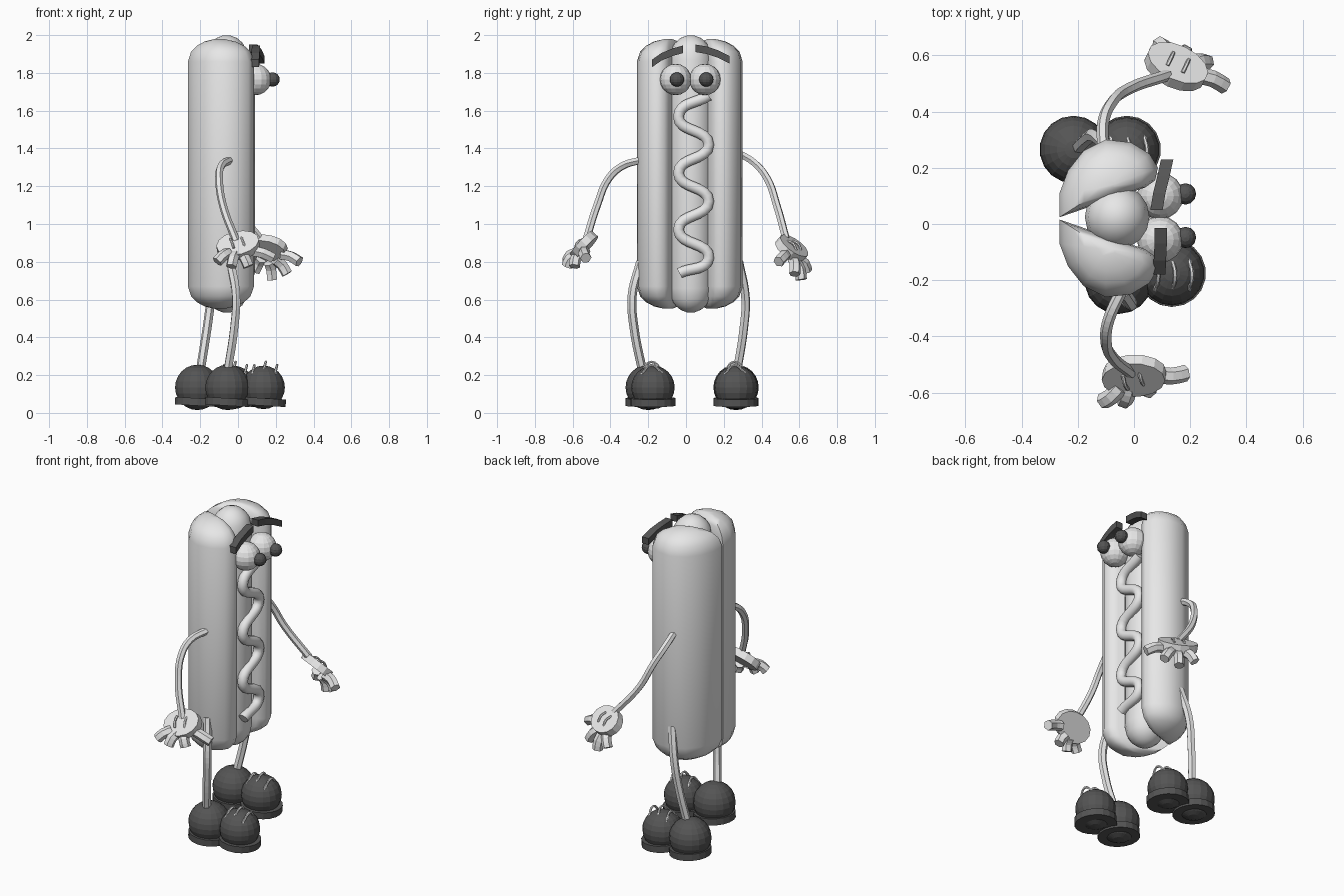
import bpy, bmesh, math
from mathutils import Vector, Matrix

cube = bpy.data.objects.get("Cube")
if cube:
    bpy.data.objects.remove(cube, do_unlink=True)


def material(name, value):
    m = bpy.data.materials.new(name)
    m.use_nodes = True
    col = (value, value, value, 1)
    m.diffuse_color = col
    m.node_tree.nodes["Principled BSDF"].inputs["Base Color"].default_value = col
    return m


LIGHT = material("light grey", 0.8)
DARK = material("dark grey", 0.09)


def from_bmesh(name, bm, mat, smooth=None):
    bmesh.ops.recalc_face_normals(bm, faces=bm.faces)
    mesh = bpy.data.meshes.new(name)
    bm.to_mesh(mesh)
    bm.free()
    mesh.materials.append(mat)
    ob = bpy.data.objects.new(name, mesh)
    bpy.context.collection.objects.link(ob)
    if smooth:
        bpy.ops.object.select_all(action='DESELECT')
        ob.select_set(True)
        bpy.context.view_layer.objects.active = ob
        bpy.ops.object.shade_smooth_by_angle(angle=math.radians(smooth))
    return ob


def loft(name, section, centre, rings, mat):
    """Stack scaled copies of a section; rings are (height, scale)."""
    bm = bmesh.new()
    c = Vector(centre)
    loops = []
    for z, s in rings:
        pts = [c + (Vector(p) - c) * s for p in section]
        loops.append([bm.verts.new((p.x, p.y, z)) for p in pts])
    n = len(section)
    for a, b in zip(loops, loops[1:]):
        for i in range(n):
            j = (i + 1) % n
            bm.faces.new((a[i], a[j], b[j], b[i]))
    bm.faces.new(loops[0])
    bm.faces.new(loops[-1])
    return from_bmesh(name, bm, mat, 50)


def ball(name, centre, r, mat, seg=16, rows=10):
    bm = bmesh.new()
    bmesh.ops.create_uvsphere(bm, u_segments=seg, v_segments=rows, radius=r,
                              matrix=Matrix.Translation(centre))
    return from_bmesh(name, bm, mat)


def disc(name, centre, normal, u, a, b, depth, mat, sides=16):
    n = Vector(normal).normalized()
    u = Vector(u)
    u = (u - n * u.dot(n)).normalized()
    v = n.cross(u)
    rot = Matrix((u * a, v * b, n)).transposed().to_4x4()
    bm = bmesh.new()
    bmesh.ops.create_cone(bm, cap_ends=True, segments=sides, radius1=1, radius2=1,
                          depth=depth, matrix=Matrix.Translation(centre) @ rot)
    return from_bmesh(name, bm, mat)


def tube(name, pts, r, mat, smooth=False, sides=1, steps=5):
    cu = bpy.data.curves.new(name, 'CURVE')
    cu.dimensions = '3D'
    cu.bevel_depth = r
    cu.bevel_resolution = sides
    cu.resolution_u = steps
    cu.use_fill_caps = True
    sp = cu.splines.new('BEZIER')
    sp.bezier_points.add(len(pts) - 1)
    for bp, p in zip(sp.bezier_points, pts):
        bp.co = p
        bp.handle_left_type = bp.handle_right_type = 'AUTO'
    sp.use_smooth = smooth
    cu.materials.append(mat)
    ob = bpy.data.objects.new(name, cu)
    bpy.context.collection.objects.link(ob)
    return ob


def domed(z0, z1, h, low):
    """Ring list for a column with rounded ends."""
    angles = [math.radians(a) for a in (10, 28, 46, 64, 90)]
    bottom = [(z0 + h * (1 - math.cos(a)), max(math.sin(a), low)) for a in angles]
    top = [(z1 - (z - z0), s) for z, s in reversed(bottom)]
    return bottom + top


# Bun halves: a wedge section, mirrored across the middle
MID = 0.02
half = [(-0.265, 0.004), (-0.265, 0.09), (-0.235, 0.17), (-0.18, 0.24), (-0.10, 0.28),
        (-0.01, 0.27), (0.055, 0.23), (0.085, 0.18), (0.075, 0.135), (0.04, 0.11)]
for side, label in ((1, "left"), (-1, "right")):
    loft(label + "_bun", [(x, MID + side * y) for x, y in half],
         (-0.10, MID + side * 0.11), domed(0.55, 1.98, 0.12, 0.15), LIGHT)

# Sausage
circle = [(-0.06 + 0.115 * math.cos(i * math.pi / 8), MID + 0.005 + 0.115 * math.sin(i * math.pi / 8))
          for i in range(16)]
loft("sausage", circle, (-0.06, MID + 0.005), domed(0.53, 2.0, 0.13, 0.1), LIGHT)

# Sauce zigzag down the front
zig = [(0.12, 1.68)]
for i in range(6):
    zig.append((-0.04 if i % 2 == 0 else 0.12, 1.57 - 0.15 * i))
zig.append((-0.035, 0.74))
tube("sauce_zigzag", [(0.06, y, z) for y, z in zig], 0.03, LIGHT, True, 3, 8)

# Eyes, pupils and brows
for label, y in (("right", -0.055), ("left", 0.10)):
    ball(label + "_eye", (0.093, y, 1.765), 0.083, LIGHT)
    ball(label + "_pupil", (0.183, y + 0.007, 1.765), 0.038, DARK, 12, 8)


def brow(name, pts):
    bm = bmesh.new()
    rows = []
    for x, y, z in pts:
        rows.append([bm.verts.new((x + dx, y, z + dz)) for dx, dz in
                     ((-0.022, -0.02), (0.022, -0.02), (0.022, 0.02), (-0.022, 0.02))])
    for a, b in zip(rows, rows[1:]):
        for i in range(4):
            j = (i + 1) % 4
            bm.faces.new((a[i], a[j], b[j], b[i]))
    bm.faces.new(rows[0])
    bm.faces.new(rows[-1])
    from_bmesh(name, bm, DARK)


brow("right_brow", [(0.09, -0.18, 1.85), (0.092, -0.13, 1.885), (0.095, -0.07, 1.91), (0.095, -0.015, 1.925)])
brow("left_brow", [(0.08, 0.05, 1.93), (0.09, 0.11, 1.92), (0.105, 0.17, 1.90), (0.118, 0.23, 1.87)])

# Arms
tube("right_arm", [(-0.04, -0.23, 1.34), (-0.09, -0.34, 1.305), (-0.10, -0.41, 1.24),
                   (-0.08, -0.47, 1.10), (-0.01, -0.53, 0.91)], 0.021, LIGHT)
tube("left_arm", [(-0.11, 0.27, 1.38), (-0.11, 0.36, 1.325), (-0.08, 0.43, 1.24),
                  (-0.02, 0.48, 1.10), (0.12, 0.53, 0.92)], 0.021, LIGHT)


# Hands: oval palm, three fingers, thumb and two stitched marks
def hand(label, centre, normal, u, tips):
    c, n, u = Vector(centre), Vector(normal).normalized(), Vector(u).normalized()
    disc(label + "_palm", c, n, u, 0.115, 0.085, 0.045, LIGHT, 14)
    for i, tip in enumerate(tips):
        t = Vector(tip)
        part = "_thumb" if i == 3 else "_finger_%d" % (i + 1)
        tube(label + part, [c.lerp(t, 0.45), c.lerp(t, 0.72) + n * 0.012, t],
             0.03, LIGHT, steps=2)
    v = n.cross(u).normalized()
    for k in (-1, 1):
        base = c + u * 0.03 * k + n * 0.022
        tube("%s_hand_mark_%d" % (label, k + 2), [base - v * 0.035, base + n * 0.012, base + v * 0.035],
             0.007, LIGHT, steps=3)


hand("right", (0.0, -0.54, 0.885), (-0.1, -0.72, 0.68), (0.96, 0.25, 0.1),
     [(-0.11, -0.63, 0.80), (-0.035, -0.63, 0.775), (0.055, -0.59, 0.775), (0.185, -0.53, 0.82)])
hand("left", (0.15, 0.56, 0.87), (0.3, 0.62, 0.72), (0.9, -0.42, 0.0),
     [(0.09, 0.64, 0.75), (0.18, 0.61, 0.705), (0.26, 0.575, 0.735), (0.325, 0.49, 0.80)])

# Legs
tube("right_leg", [(-0.04, -0.24, 0.80), (-0.01, -0.285, 0.62), (-0.02, -0.275, 0.45),
                   (-0.055, -0.23, 0.22)], 0.024, LIGHT)
tube("left_leg", [(-0.10, 0.28, 0.80), (-0.14, 0.315, 0.61), (-0.165, 0.305, 0.44),
                  (-0.20, 0.27, 0.22)], 0.024, LIGHT)

# Shoes: heel and toe balls, each on a sole disc, with laces on the toe
for label, heel, toe in (("right", (-0.055, -0.20), (0.135, -0.175)),
                         ("left", (-0.215, 0.265), (-0.025, 0.265))):
    for part, (x, y) in (("heel", heel), ("toe", toe)):
        ball("%s_shoe_%s" % (label, part), (x, y, 0.135), 0.12 if part == "heel" else 0.115, DARK, 18, 12)
        disc("%s_%s_sole" % (label, part), (x, y, 0.058), (0.06, 0, 1), (1, 0, 0),
             0.12, 0.12, 0.04, DARK, 18)
    x, y = toe
    for i, dx in enumerate((-0.06, 0.0, 0.06)):
        zc = 0.135 + math.sqrt(0.115 ** 2 - dx * dx)
        tube("%s_lace_%d" % (label, i + 1),
             [(x + dx, y - 0.06, zc - 0.03), (x + dx + 0.012, y - 0.01, zc + 0.02),
              (x + dx, y + 0.05, zc - 0.025)], 0.007, LIGHT, steps=4)
